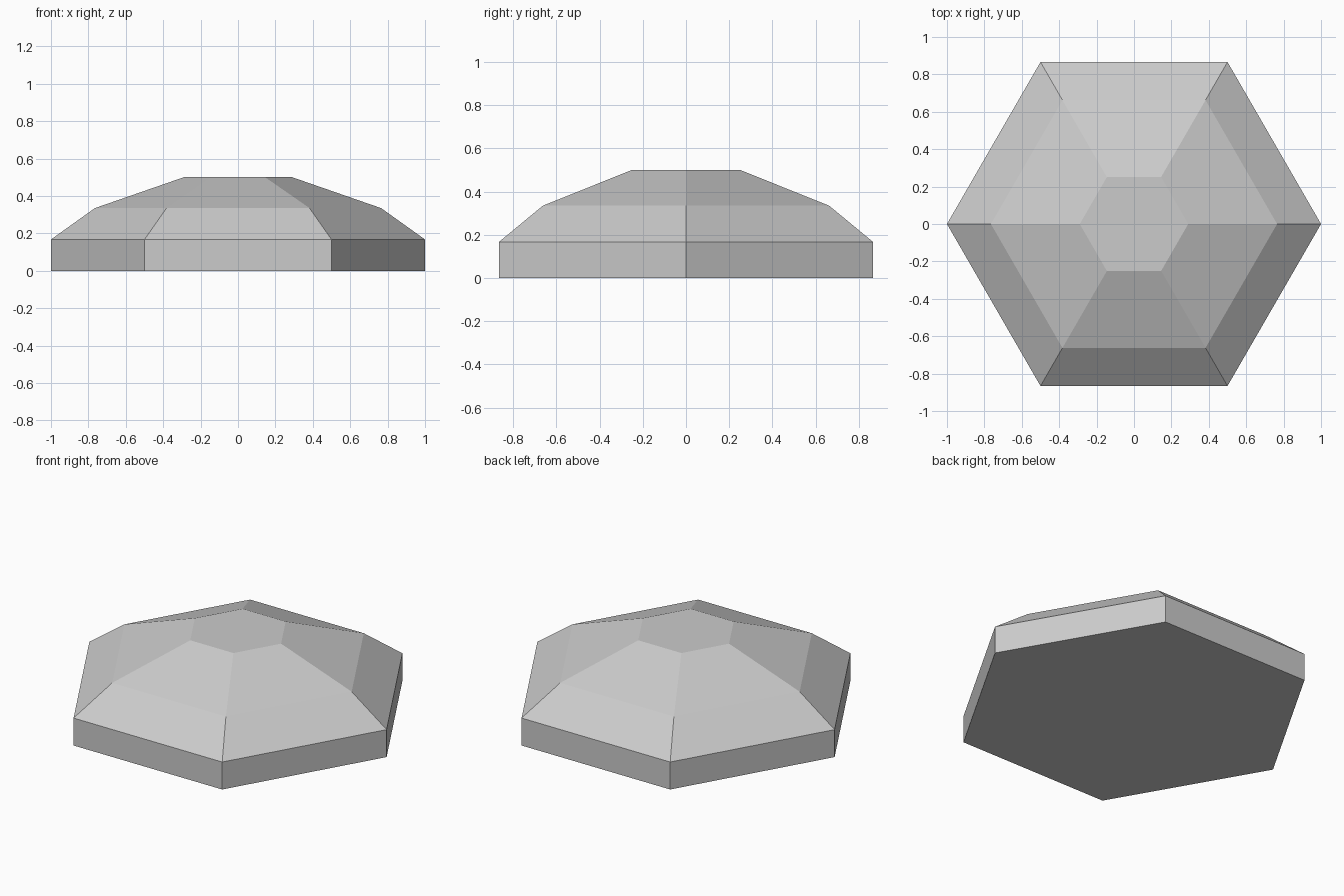
import bpy
import bmesh
from math import cos, sin, pi

cube = bpy.data.objects.get("Cube")
if cube:
    bpy.data.objects.remove(cube, do_unlink=True)

# Single plain grey material
GREY = (0.6, 0.6, 0.6, 1.0)
mat = bpy.data.materials.new("plain_grey")
mat.use_nodes = True
mat.diffuse_color = GREY
mat.node_tree.nodes["Principled BSDF"].inputs["Base Color"].default_value = GREY

# Profile of the hexagonal dome: (corner radius, height)
SIDES = 6
PROFILE = [(1.0, 0.0), (1.0, 0.167), (0.765, 0.335), (0.29, 0.5)]

bm = bmesh.new()
rings = []
for radius, height in PROFILE:
    rings.append([bm.verts.new((radius * cos(2 * pi * i / SIDES),
                                radius * sin(2 * pi * i / SIDES), height))
                  for i in range(SIDES)])

# Rim wall and the two sloping bands
for low, high in zip(rings, rings[1:]):
    for i in range(SIDES):
        j = (i + 1) % SIDES
        bm.faces.new((low[i], low[j], high[j], high[i]))

# Flat underside and top
bm.faces.new(rings[0][::-1])
bm.faces.new(rings[-1])
bm.normal_update()

mesh = bpy.data.meshes.new("hexagonal_dome")
bm.to_mesh(mesh)
bm.free()
mesh.materials.append(mat)
dome = bpy.data.objects.new("hexagonal_dome", mesh)
bpy.context.collection.objects.link(dome)
